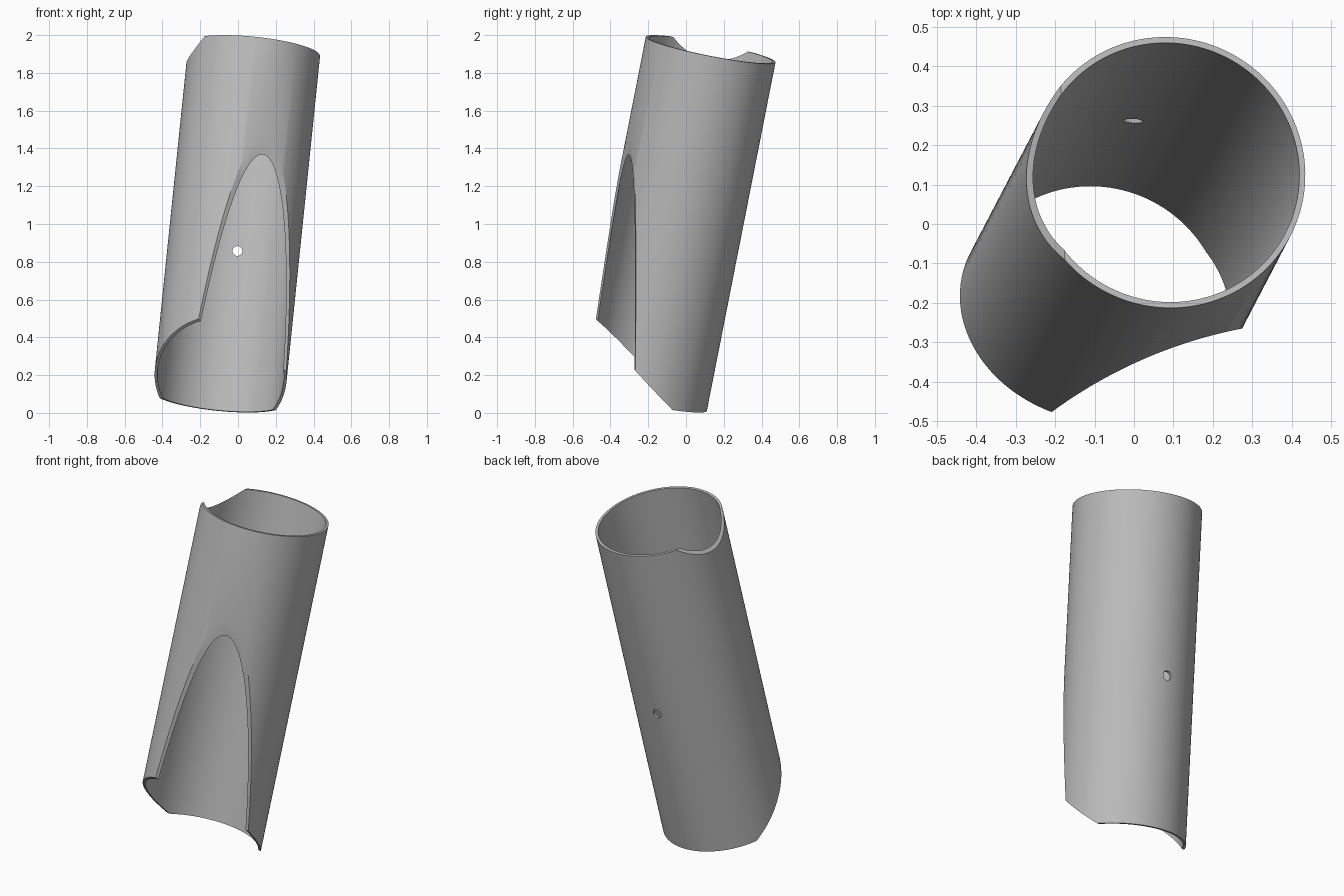
import bpy, bmesh, math
from mathutils import Matrix, Vector

cube = bpy.data.objects.get("Cube")
if cube:
    bpy.data.objects.remove(cube, do_unlink=True)

OUTER, INNER, LENGTH = 0.35, 0.335, 1.891

# Frame of the leaning tube, with its origin at the centre of the lower end
axis = Vector((0.103, 0.197, 1)).normalized()
side = Vector((1, 0, -0.103)).normalized()
depth = axis.cross(side)
lean = Matrix((side, depth, axis)).transposed().to_4x4()
lean.translation = (-0.104, -0.233, 0.078)


def make_object(name, bm, matrix=None):
    if matrix is not None:
        bm.transform(matrix)
    bmesh.ops.recalc_face_normals(bm, faces=bm.faces)
    mesh = bpy.data.meshes.new(name)
    bm.to_mesh(mesh)
    bm.free()
    obj = bpy.data.objects.new(name, mesh)
    bpy.context.collection.objects.link(obj)
    return obj


def ring_tube(name, outer, inner, length, segments, matrix):
    bm = bmesh.new()
    rings = []
    for radius, z in ((outer, 0), (outer, length), (inner, length), (inner, 0)):
        rings.append([bm.verts.new((radius * math.cos(math.tau * i / segments),
                                    radius * math.sin(math.tau * i / segments), z))
                      for i in range(segments)])
    for a, b in zip(rings, rings[1:] + rings[:1]):
        for i in range(segments):
            j = (i + 1) % segments
            bm.faces.new((a[i], a[j], b[j], b[i]))
    return make_object(name, bm, matrix)


def cylinder(name, radius, length, segments, matrix):
    bm = bmesh.new()
    bmesh.ops.create_cone(bm, cap_ends=True, segments=segments, radius1=radius,
                          radius2=radius, depth=length)
    return make_object(name, bm, matrix)


def prism(name, points, sweep, matrix):
    bm = bmesh.new()
    face = bm.faces.new([bm.verts.new(Vector(p) - Vector(sweep) / 2) for p in points])
    extruded = bmesh.ops.extrude_face_region(bm, geom=[face])["geom"]
    bmesh.ops.translate(bm, vec=sweep,
                        verts=[v for v in extruded if isinstance(v, bmesh.types.BMVert)])
    return make_object(name, bm, matrix)


tube = ring_tube("tube", OUTER, INNER, LENGTH, 128, lean)

# Slanted cut on the front of the lower end
slope, start = 0.73, 0.165
low, high = start + 0.1, -0.6
lower_cut = prism("lower_cut", [(0, low, -slope * 0.1), (0, high, slope * (start - high)),
                                (0, high, -slope * 0.1)], (2, 0, 0), lean)

# Slanted notch on the right of the upper end
slope, start = 1.33, -0.268
near, far = start + 0.1, -0.5
upper_cut = prism("upper_cut", [(near, 0, LENGTH + slope * 0.1),
                                (far, 0, LENGTH + slope * (far - start)),
                                (far, 0, LENGTH + slope * 0.1)], (0, 2, 0), lean)

# Upright round cut that opens the front, and a small hole through the back wall
front_cut = cylinder("front_cut", 1.2, 5, 512, Matrix.Translation((0.503, -1.443, 1)))
hole_cut = cylinder("hole_cut", 0.026, 0.5, 32,
                    Matrix.Translation((-0.003, 0.27, 0.857)) @ Matrix.Rotation(math.pi / 2, 4, "X"))

cutters = [lower_cut, upper_cut, front_cut, hole_cut]
for cutter in cutters:
    cutter.hide_render = True
    mod = tube.modifiers.new(cutter.name, "BOOLEAN")
    mod.operation = "DIFFERENCE"
    mod.solver = "EXACT"
    mod.object = cutter

# Bake the cuts and drop the cutters
bpy.context.view_layer.update()
cut_mesh = bpy.data.meshes.new_from_object(
    tube.evaluated_get(bpy.context.evaluated_depsgraph_get()))
tube.modifiers.clear()
tube.data = cut_mesh
for cutter in cutters:
    bpy.data.objects.remove(cutter, do_unlink=True)

# Plain grey finish
grey = bpy.data.materials.new("plain_grey")
grey.use_nodes = True
colour = (0.5, 0.5, 0.5, 1)
grey.diffuse_color = colour
grey.node_tree.nodes["Principled BSDF"].inputs["Base Color"].default_value = colour
tube.data.materials.clear()
tube.data.materials.append(grey)

bpy.ops.object.select_all(action="DESELECT")
tube.select_set(True)
bpy.context.view_layer.objects.active = tube
bpy.ops.object.shade_smooth_by_angle(angle=math.radians(25))
